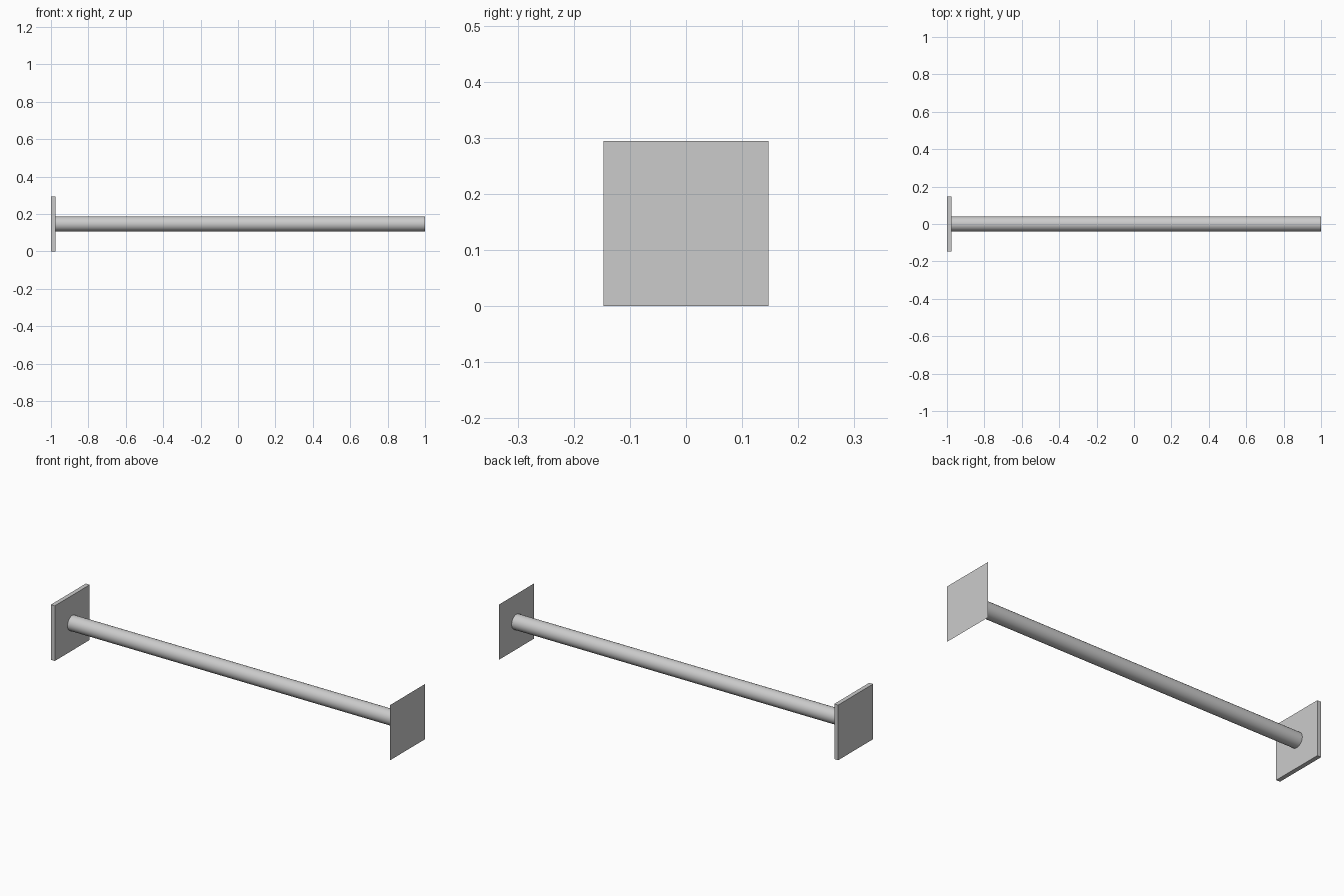
import bpy
from math import pi

if "Cube" in bpy.data.objects:
    bpy.data.objects.remove(bpy.data.objects["Cube"])

HALF = 0.147      # half of the square plate side, also rod height
THICK = 0.023     # thickness of the left plate
RADIUS = 0.04

# Left end plate: thin solid square
bpy.ops.mesh.primitive_cube_add(size=1, location=(-1 + THICK / 2, 0, HALF))
plate = bpy.context.object
plate.name = "left_end_plate"
plate.scale = (THICK, 2 * HALF, 2 * HALF)
bpy.ops.object.transform_apply(location=False, rotation=False, scale=True)

# Right end plate: single sheet without thickness, facing outwards
bpy.ops.mesh.primitive_plane_add(size=2 * HALF, location=(1, 0, HALF),
                                 rotation=(0, pi / 2, 0))
bpy.context.object.name = "right_end_sheet"

# Round rod joining the plates, open where it meets them
x0, x1 = -1 + THICK, 1
bpy.ops.mesh.primitive_cylinder_add(vertices=32, radius=RADIUS, depth=x1 - x0,
                                    end_fill_type='NOTHING',
                                    location=((x0 + x1) / 2, 0, HALF),
                                    rotation=(0, pi / 2, 0))
bpy.context.object.name = "rod"
bpy.ops.object.shade_smooth_by_angle()
